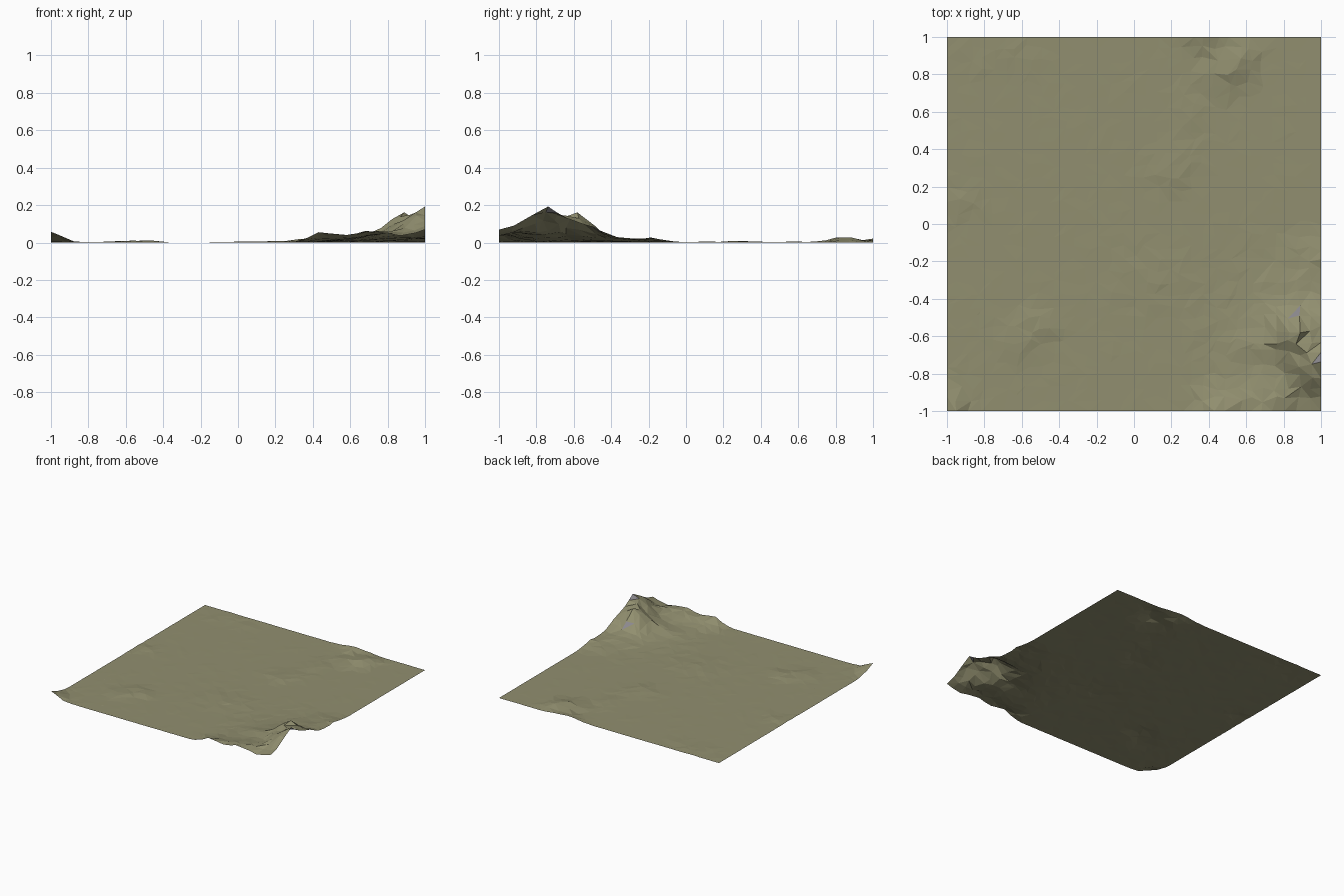
import bpy, bmesh, math, random

random.seed(4)
N = 32            # cells along each side


def make_mat(name, rgb):
    m = bpy.data.materials.new(name)
    m.diffuse_color = (*rgb, 1)
    return m


# hills: x, y, height, spread x, spread y
HILLS = [
    (1.00, -0.76, 0.136, 0.085, 0.090),  # main peak on the right edge
    (0.87, -0.58, 0.100, 0.075, 0.070),  # second peak
    (1.02, -0.50, 0.035, 0.06, 0.05),
    (0.95, -0.68, 0.060, 0.22, 0.23),    # broad foot
    (1.00, -1.00, 0.042, 0.05, 0.07),    # front right corner
    (0.70, -0.98, 0.048, 0.11, 0.10),    # front edge ridge
    (0.45, -1.02, 0.053, 0.07, 0.08),
    (0.63, -0.66, 0.012, 0.10, 0.06),
    (1.00, -0.18, 0.020, 0.10, 0.06),
    (0.85, -0.32, 0.006, 0.10, 0.06),
    (-1.02, -1.02, 0.066, 0.07, 0.08),   # front left corner
    (-0.50, -0.54, 0.013, 0.07, 0.06),   # low swells
    (-0.62, -0.64, 0.010, 0.06, 0.06),
    (0.20, 0.29, 0.011, 0.07, 0.07),
    (0.28, 0.55, 0.005, 0.06, 0.12),
    (0.48, 0.80, 0.022, 0.07, 0.06),     # back bumps
    (0.57, 0.88, 0.024, 0.05, 0.06),
    (0.38, 1.01, 0.024, 0.09, 0.05),
    (0.10, -0.30, 0.006, 0.15, 0.10),
    (-0.92, 0.10, 0.006, 0.06, 0.08),
    (-0.70, 0.90, 0.004, 0.15, 0.08),
]


def height(x, y):
    z = sum(h * math.exp(-0.5 * (((x - a) / sx) ** 2 + ((y - b) / sy) ** 2))
            for a, b, h, sx, sy in HILLS)
    rough = 0.002 + 0.06 * z
    return max(0.0, z - 0.001 + random.uniform(-rough, rough))


# jittered grid of ground points
bm = bmesh.new()
step = 2 / N
grid = []
for j in range(N + 1):
    row = []
    for i in range(N + 1):
        x, y = -1 + i * step, -1 + j * step
        if 0 < i < N:
            x += random.uniform(-0.3, 0.3) * step
        if 0 < j < N:
            y += random.uniform(-0.3, 0.3) * step
        row.append(bm.verts.new((x, y, height(x, y))))
    grid.append(row)

# triangles with randomly turned diagonals
for j in range(N):
    for i in range(N):
        a, b = grid[j][i], grid[j][i + 1]
        c, d = grid[j + 1][i + 1], grid[j + 1][i]
        if random.random() < 0.5:
            tris = ((a, b, c), (a, c, d))
        else:
            tris = ((a, b, d), (b, c, d))
        for t in tris:
            bm.faces.new(t)

# bare rock on the steepest slopes
bm.normal_update()
for f in bm.faces:
    if f.normal.z < 0.70:
        f.material_index = 1

mesh = bpy.data.meshes.new("terrain")
bm.to_mesh(mesh)
bm.free()
mesh.materials.append(make_mat("grass", (0.285, 0.275, 0.16)))
mesh.materials.append(make_mat("rock", (0.26, 0.25, 0.27)))
terrain = bpy.data.objects.new("terrain", mesh)
bpy.context.collection.objects.link(terrain)
